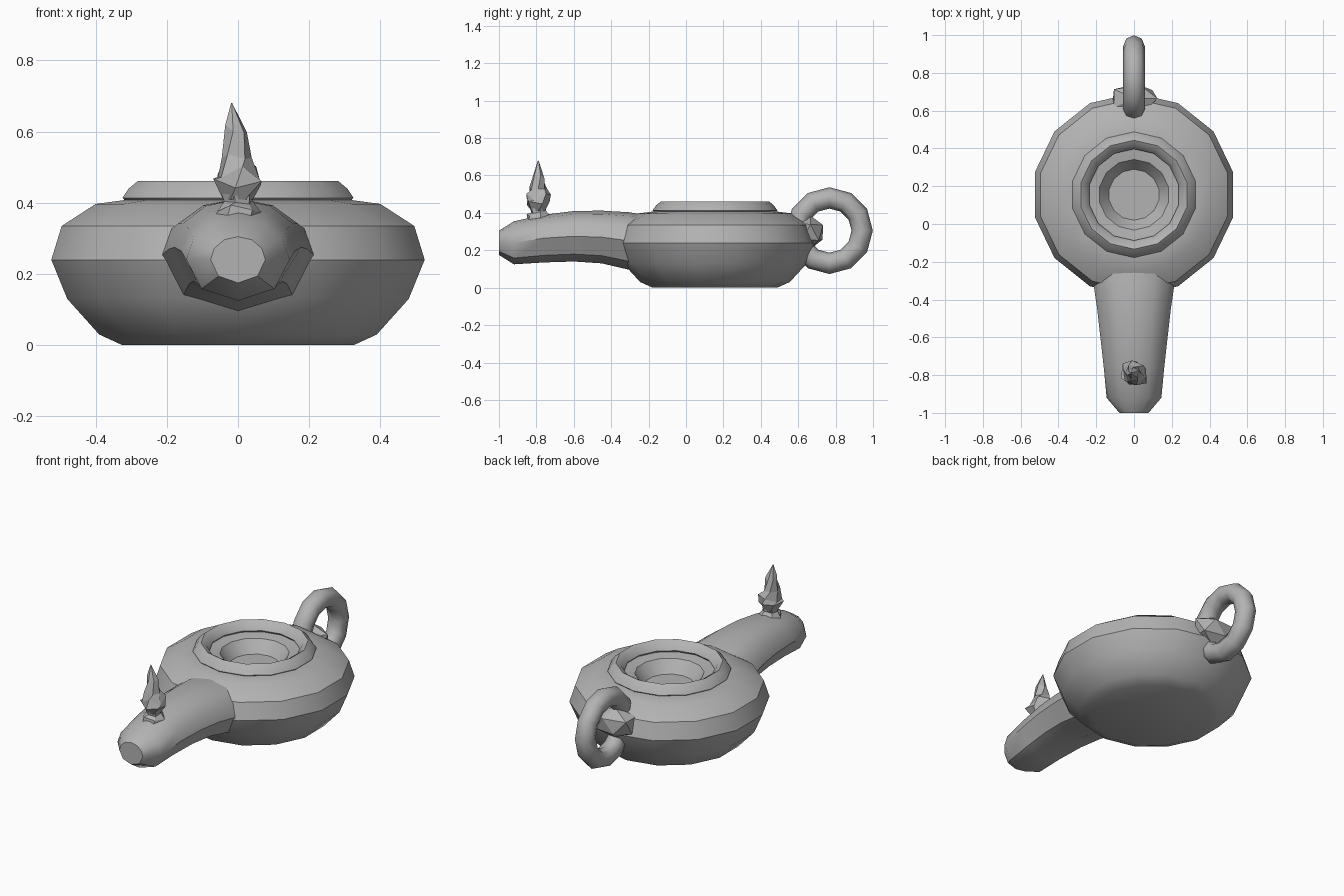
import bpy, bmesh, math, random
from mathutils import Vector

cube = bpy.data.objects.get("Cube")
if cube:
    bpy.data.objects.remove(cube, do_unlink=True)

random.seed(4)
TAU = math.tau
CENTRE_Y = 0.155

clay = bpy.data.materials.new("grey clay")
clay.use_nodes = True
clay.diffuse_color = (0.45, 0.45, 0.45, 1)
clay.node_tree.nodes["Principled BSDF"].inputs["Base Color"].default_value = clay.diffuse_color


def finish(name, bm, smooth=None):
    """Turn a bmesh into an object, optionally smooth below an angle."""
    bmesh.ops.recalc_face_normals(bm, faces=bm.faces)
    mesh = bpy.data.meshes.new(name)
    bm.to_mesh(mesh)
    bm.free()
    mesh.materials.append(clay)
    obj = bpy.data.objects.new(name, mesh)
    bpy.context.collection.objects.link(obj)
    if smooth:
        bpy.ops.object.select_all(action="DESELECT")
        obj.select_set(True)
        bpy.context.view_layer.objects.active = obj
        bpy.ops.object.shade_smooth_by_angle(angle=math.radians(smooth))
    return obj


def skin(name, rings, smooth=None, caps=True, closed=False):
    """Bridge rings of points that all have the same count."""
    bm = bmesh.new()
    loops = [[bm.verts.new(p) for p in ring] for ring in rings]
    n = len(loops[0])
    pairs = list(zip(loops, loops[1:]))
    if closed:
        pairs.append((loops[-1], loops[0]))
    for a, b in pairs:
        for i in range(n):
            j = (i + 1) % n
            bm.faces.new((a[i], a[j], b[j], b[i]))
    if caps and not closed:
        bm.faces.new(loops[0])
        bm.faces.new(loops[-1])
    return finish(name, bm, smooth)


def lathe(name, profile, closed=False, sides=14):
    """Spin (radius, height) pairs about the body axis."""
    rings = [[(r * math.sin(TAU * i / sides), CENTRE_Y + r * math.cos(TAU * i / sides), z)
              for i in range(sides)] for r, z in profile]
    return skin(name, rings, 30, closed=closed)


# Bowl: outer wall, shoulder, ledge and sunken filling hole
lathe("lamp_body", [(0.333, 0), (0.4, 0.03), (0.492, 0.13), (0.538, 0.24),
                    (0.508, 0.335), (0.41, 0.397), (0.31, 0.41), (0.25, 0.405),
                    (0.187, 0.395), (0.135, 0.325)])

# Raised rim around the filling hole
lathe("filling_rim", [(0.333, 0.414), (0.315, 0.44), (0.288, 0.462), (0.26, 0.445),
                      (0.242, 0.415), (0.26, 0.39), (0.31, 0.39)], closed=True)

# Spout: rounded above, three broad facets below; (y, half width, top, middle, bottom)
ANGLES = [0, 30, 60, 90, 120, 150, 180, 225, 270, 315]
STATIONS = [(-1.0, 0.077, 0.305, 0.24, 0.175), (-0.92, 0.145, 0.355, 0.24, 0.125),
            (-0.76, 0.16, 0.39, 0.265, 0.135), (-0.6, 0.178, 0.41, 0.275, 0.14),
            (-0.45, 0.195, 0.412, 0.27, 0.13), (-0.3, 0.217, 0.403, 0.25, 0.095),
            (-0.15, 0.22, 0.375, 0.24, 0.08)]


def spout_ring(y, half, top, mid, low):
    ring = []
    for a in map(math.radians, ANGLES):
        s = math.sin(a)
        ring.append((half * math.cos(a), y, mid + s * (top - mid if s > 0 else mid - low)))
    return ring


skin("spout", [spout_ring(*s) for s in STATIONS], 36)

# Ring handle standing upright behind the bowl
rings = []
for i in range(12):
    a = TAU * i / 12
    ring = []
    for j in range(8):
        b = TAU * j / 8
        r = 0.175 + 0.057 * math.cos(b)
        ring.append((0.057 * math.sin(b), 0.767 + r * math.cos(a), 0.305 + r * math.sin(a)))
    rings.append(ring)
skin("ring_handle", rings, 50, closed=True)

# Rough lump joining the handle to the bowl
bm = bmesh.new()
bmesh.ops.create_icosphere(bm, subdivisions=1, radius=1)
for v in bm.verts:
    k = random.uniform(0.88, 1.15)
    v.co = Vector((v.co.x * 0.135 * k, 0.665 + v.co.y * 0.085 * k, 0.295 + v.co.z * 0.095 * k))
finish("handle_lump", bm)


def rough_ring(r, z, cx, twist, jitter, sides=6):
    ring = []
    for i in range(sides):
        a = TAU * i / sides + twist
        k = r * random.uniform(1 - jitter, 1 + jitter)
        dz = random.uniform(-0.12, 0.12) * jitter
        ring.append((cx + k * math.cos(a), -0.79 + k * math.sin(a), z + dz))
    return ring


# Flared wick holder
skin("wick_holder", [rough_ring(0.066, 0.35, 0, 0, 0.05), rough_ring(0.06, 0.385, 0, 0.2, 0.1),
                     rough_ring(0.04, 0.405, 0, 0.3, 0.08), rough_ring(0.045, 0.43, 0, 0.3, 0.08)])

# Faceted, twisting flame that leans slightly to a point
FLAME = [(0.042, 0.41, 0), (0.072, 0.45, 0.003), (0.066, 0.485, 0.002),
         (0.047, 0.54, -0.002), (0.031, 0.6, -0.009), (0.002, 0.68, -0.018)]
skin("flame", [rough_ring(r, z, cx, 0.35 * n, 0.16 if 0 < n < 5 else 0)
               for n, (r, z, cx) in enumerate(FLAME)])
